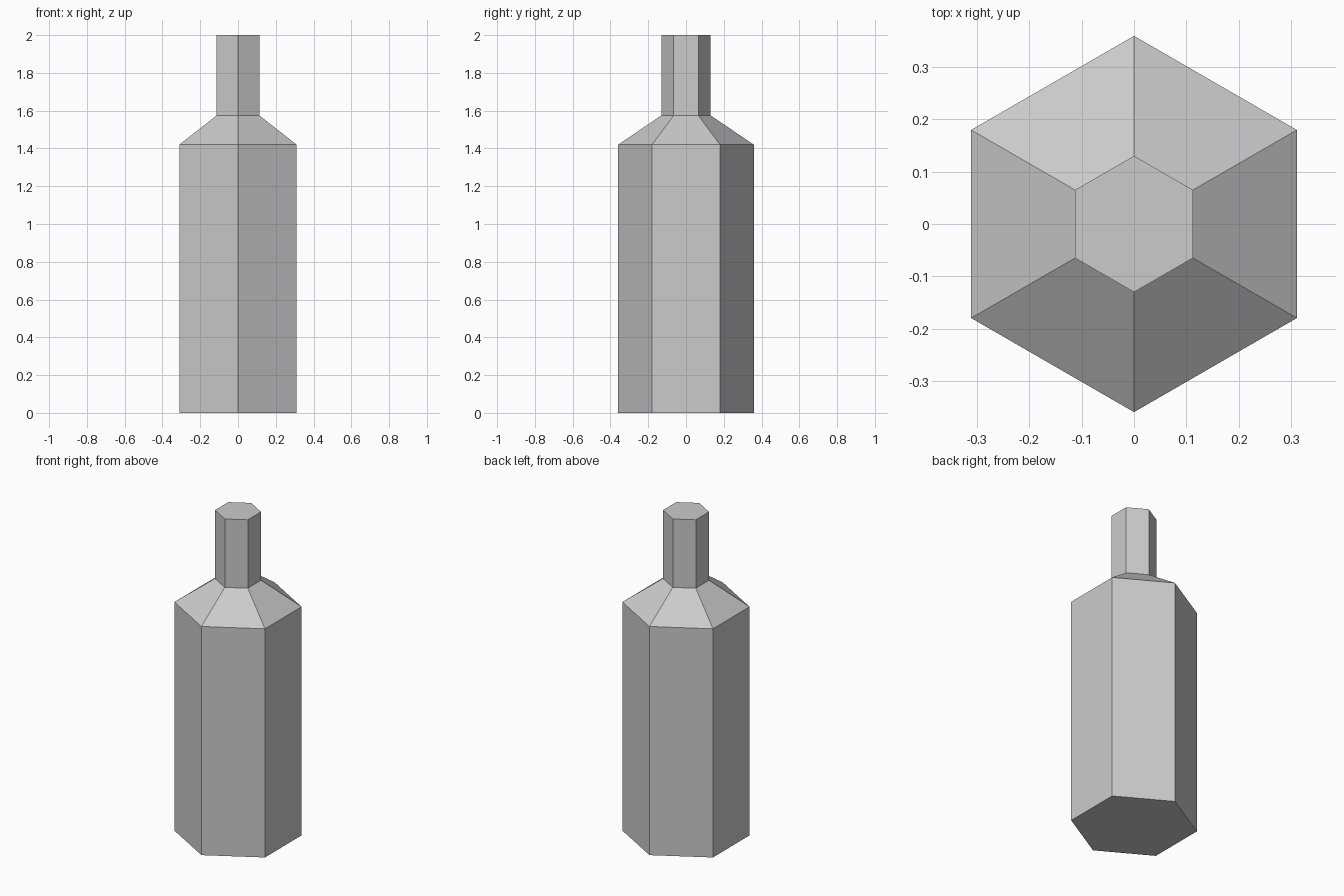
import bpy, bmesh
from math import cos, sin, pi

if "Cube" in bpy.data.objects:
    bpy.data.objects.remove(bpy.data.objects["Cube"])

SIDES = 6
# Bottle profile: (corner radius, height) from base to mouth
PROFILE = [(0.359, 0.0), (0.359, 1.42), (0.13, 1.575), (0.13, 2.0)]

bm = bmesh.new()


def ring(radius, z):
    # Corners point along +y and -y
    return [bm.verts.new((radius * cos(pi / 2 + 2 * pi * i / SIDES),
                          radius * sin(pi / 2 + 2 * pi * i / SIDES), z))
            for i in range(SIDES)]


rings = [ring(r, z) for r, z in PROFILE]

# Body, shoulder and neck walls
for low, high in zip(rings, rings[1:]):
    for i in range(SIDES):
        j = (i + 1) % SIDES
        bm.faces.new((low[i], low[j], high[j], high[i]))

# Base and top caps
bm.faces.new(rings[0][::-1])
bm.faces.new(rings[-1])

mesh = bpy.data.meshes.new("bottle")
bm.to_mesh(mesh)
bm.free()
bottle = bpy.data.objects.new("bottle", mesh)
bpy.context.collection.objects.link(bottle)
